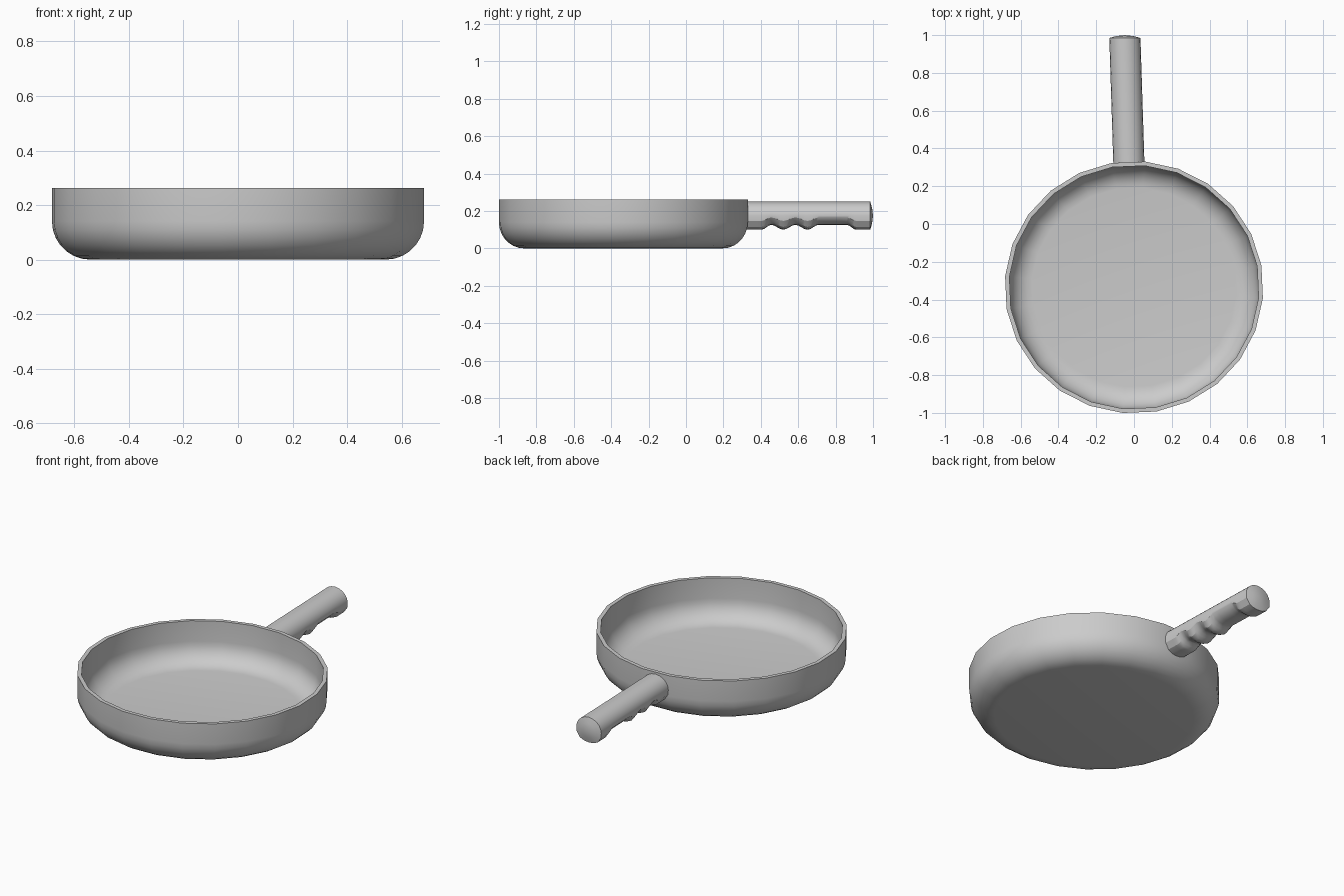
import bpy, bmesh, math

cube = bpy.data.objects.get("Cube")
if cube:
    bpy.data.objects.remove(cube)

grey = bpy.data.materials.new("plain grey")
grey.use_nodes = True
colour = (0.6, 0.6, 0.6, 1)
grey.diffuse_color = colour
grey.node_tree.nodes["Principled BSDF"].inputs["Base Color"].default_value = colour


def loft(name, rings, tip=None):
    """Join closed rings of points with quads and close both ends."""
    bm = bmesh.new()
    loops = [[bm.verts.new(p) for p in ring] for ring in rings]
    n = len(loops[0])
    for a, b in zip(loops, loops[1:]):
        for i in range(n):
            j = (i + 1) % n
            bm.faces.new((a[i], a[j], b[j], b[i]))
    bm.faces.new(loops[0])
    if tip:
        end = bm.verts.new(tip)
        for i in range(n):
            bm.faces.new((loops[-1][i], loops[-1][(i + 1) % n], end))
    else:
        bm.faces.new(loops[-1])
    bmesh.ops.recalc_face_normals(bm, faces=bm.faces)
    mesh = bpy.data.meshes.new(name)
    bm.to_mesh(mesh)
    bm.free()
    mesh.materials.append(grey)
    obj = bpy.data.objects.new(name, mesh)
    bpy.context.collection.objects.link(obj)
    bpy.ops.object.select_all(action='DESELECT')
    obj.select_set(True)
    bpy.context.view_layer.objects.active = obj
    bpy.ops.object.shade_smooth_by_angle(angle=math.radians(28))
    return obj


# Pan bowl: rounded outer wall, thin flat rim, rounded inner wall
SIDES, STEPS = 24, 7
CENTRE_Y, HEIGHT, BEND = -0.335, 0.262, 0.14
OUTER, INNER, FLOOR = 0.685, 0.662, 0.02


def rounded_corner(radius, bottom):
    """Quarter round from the floor up to the wall."""
    size = BEND - bottom
    for k in range(STEPS + 1):
        a = math.pi / 2 * k / STEPS
        yield radius - size + size * math.sin(a), BEND - size * math.cos(a)


profile = list(rounded_corner(OUTER, 0)) + [(OUTER, HEIGHT), (INNER, HEIGHT)]
profile += list(rounded_corner(INNER, FLOOR))[::-1]


def pan_ring(radius, z):
    angles = [math.radians(10) + math.tau * i / SIDES for i in range(SIDES)]
    return [(radius * math.cos(a), CENTRE_Y + 0.975 * radius * math.sin(a), z)
            for a in angles]


loft("pan_bowl", [pan_ring(r, z) for r, z in profile])

# Handle: round top, finger grooves along the underside
START, END = 0.32, 0.985
grooves = [(START, 0), (0.405, 0), (0.455, 1), (0.52, 0), (0.585, 1),
           (0.65, 0), (0.71, 1), (0.86, 1), (0.91, 0), (END, 0)]
underside = [(0.08, 0.147), (0.058, 0.115), (0.03, 0.103)]
section = [(0.0825 * math.cos(math.pi * i / 10), 0.175 + 0.075 * math.sin(math.pi * i / 10))
           for i in range(11)]
section += [(-x, z) for x, z in underside] + [(0, 0.1)] + underside[::-1]


def handle_ring(y, lift, scale=1):
    middle = -0.027 - 0.032 * (y - START)
    ring = []
    for x, z in section:
        if z < 0.16:
            z += 0.026 * lift * (1 if z < 0.12 else 0.7)
        ring.append((middle + x * scale, y, 0.175 + (z - 0.175) * scale))
    return ring


rings = []
for (y0, l0), (y1, l1) in zip(grooves, grooves[1:]):
    for k in range(4):
        t = k / 4
        ease = (1 - math.cos(math.pi * t)) / 2
        rings.append(handle_ring(y0 + (y1 - y0) * t, l0 + (l1 - l0) * ease))
rings += [handle_ring(END, 0), handle_ring(0.995, 0, 0.55)]
loft("handle", rings, tip=(-0.049, 1.0, 0.175))
